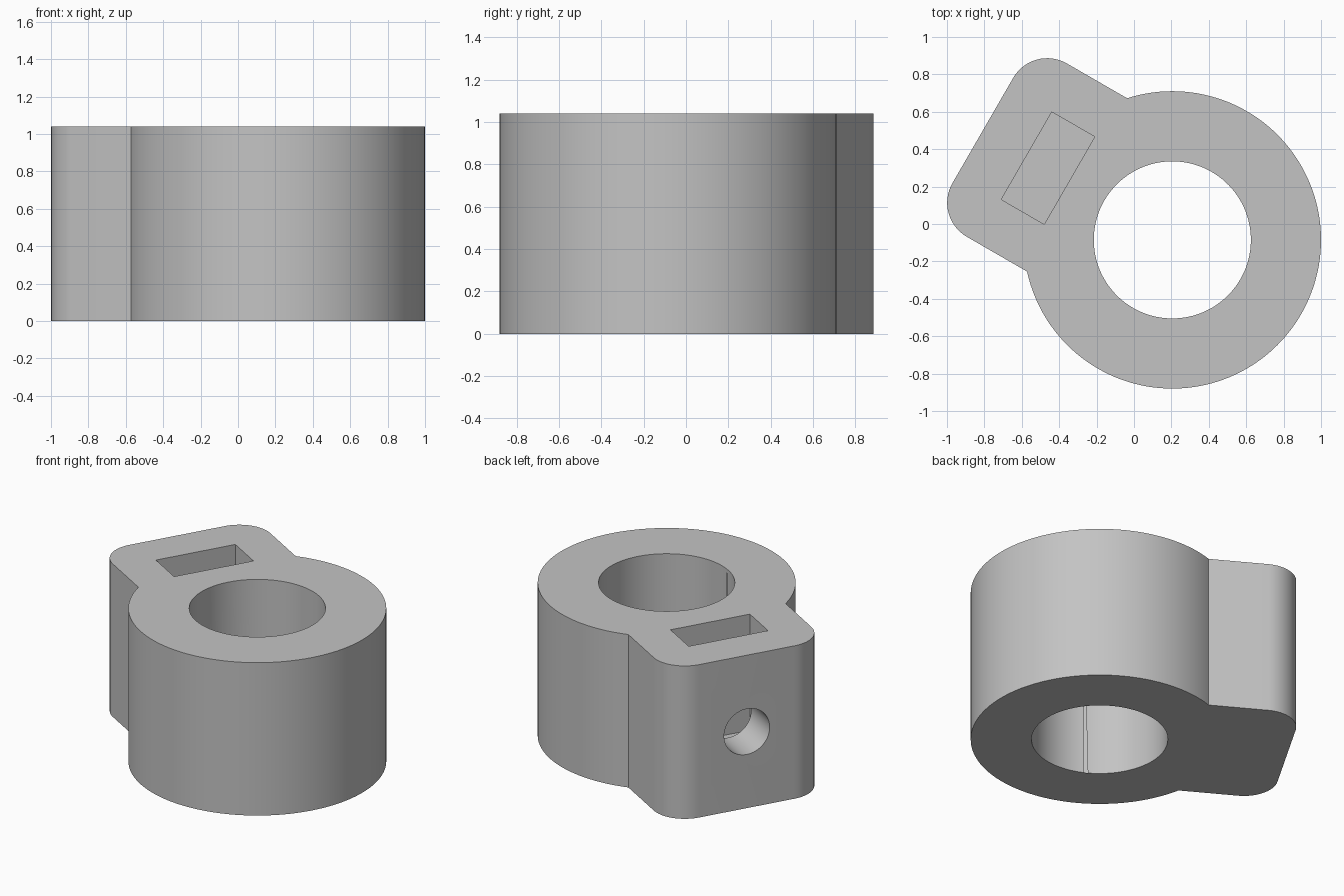
import bpy, bmesh, math
from mathutils import Matrix, Vector

if "Cube" in bpy.data.objects:
    bpy.data.objects.remove(bpy.data.objects["Cube"], do_unlink=True)

HEIGHT = 1.04
RING_R, BORE_R = 0.795, 0.42
LUG_REACH, LUG_HALF, CORNER_R = 1.17, 0.535, 0.21
# Local frame: origin on the bore axis, +x out through the clamping lug
FRAME = Matrix.Translation((0.205, -0.085, 0)) @ Matrix.Rotation(math.radians(150), 4, 'Z')

grey = bpy.data.materials.new("plain_grey")
grey.use_nodes = True
colour = (0.55, 0.55, 0.55, 1)
grey.diffuse_color = colour
grey.node_tree.nodes["Principled BSDF"].inputs["Base Color"].default_value = colour


def make_object(name, bm):
    bmesh.ops.recalc_face_normals(bm, faces=bm.faces)
    mesh = bpy.data.meshes.new(name)
    bm.to_mesh(mesh)
    bm.free()
    mesh.materials.append(grey)
    obj = bpy.data.objects.new(name, mesh)
    bpy.context.collection.objects.link(obj)
    obj.matrix_world = FRAME
    return obj


def prism(name, points, z0, z1):
    bm = bmesh.new()
    face = bm.faces.new([bm.verts.new((x, y, z0)) for x, y in points])
    top = bmesh.ops.extrude_face_region(bm, geom=[face])["geom"]
    bmesh.ops.translate(bm, vec=(0, 0, z1 - z0),
                        verts=[v for v in top if isinstance(v, bmesh.types.BMVert)])
    return make_object(name, bm)


def arc(cx, cy, r, start, end, steps):
    angles = [math.radians(start + (end - start) * i / steps) for i in range(steps + 1)]
    return [(cx + r * math.cos(a), cy + r * math.sin(a)) for a in angles]


def combine(target, tool, operation):
    mod = target.modifiers.new(operation.title(), 'BOOLEAN')
    mod.operation, mod.object, mod.solver = operation, tool, 'EXACT'
    bpy.context.view_layer.objects.active = target
    bpy.ops.object.modifier_apply(modifier=mod.name)
    bpy.data.objects.remove(tool, do_unlink=True)


# Round collar body
collar = prism("shaft_collar", arc(0, 0, RING_R, 0, 360, 144)[:-1], 0, HEIGHT)

# Lug with two rounded outer corners
cx, cy = LUG_REACH - CORNER_R, LUG_HALF - CORNER_R
outline = ([(0, -LUG_HALF)] + arc(cx, -cy, CORNER_R, -90, 0, 16)
           + arc(cx, cy, CORNER_R, 0, 90, 16) + [(0, LUG_HALF)])
combine(collar, prism("lug", outline, 0, HEIGHT), 'UNION')

# Shaft bore
combine(collar, prism("bore_cutter", arc(0, 0, BORE_R, 0, 360, 112)[:-1], -0.1, HEIGHT + 0.1),
        'DIFFERENCE')

# Blind nut slot, open at the top
slot = [(0.635, -0.27), (0.9, -0.27), (0.9, 0.27), (0.635, 0.27)]
combine(collar, prism("slot_cutter", slot, 0.25, HEIGHT + 0.1), 'DIFFERENCE')

# Set screw hole from the lug face into the bore
bm = bmesh.new()
bmesh.ops.create_cone(bm, cap_ends=True, segments=64, radius1=0.155, radius2=0.155, depth=1.2,
                      matrix=Matrix.Translation((0.8, 0, HEIGHT / 2))
                      @ Matrix.Rotation(math.pi / 2, 4, 'Y'))
combine(collar, make_object("screw_hole_cutter", bm), 'DIFFERENCE')

# Smooth round walls, sharp rims
bpy.ops.object.select_all(action='DESELECT')
collar.select_set(True)
bpy.context.view_layer.objects.active = collar
bpy.ops.object.shade_smooth_by_angle(angle=math.radians(25))
